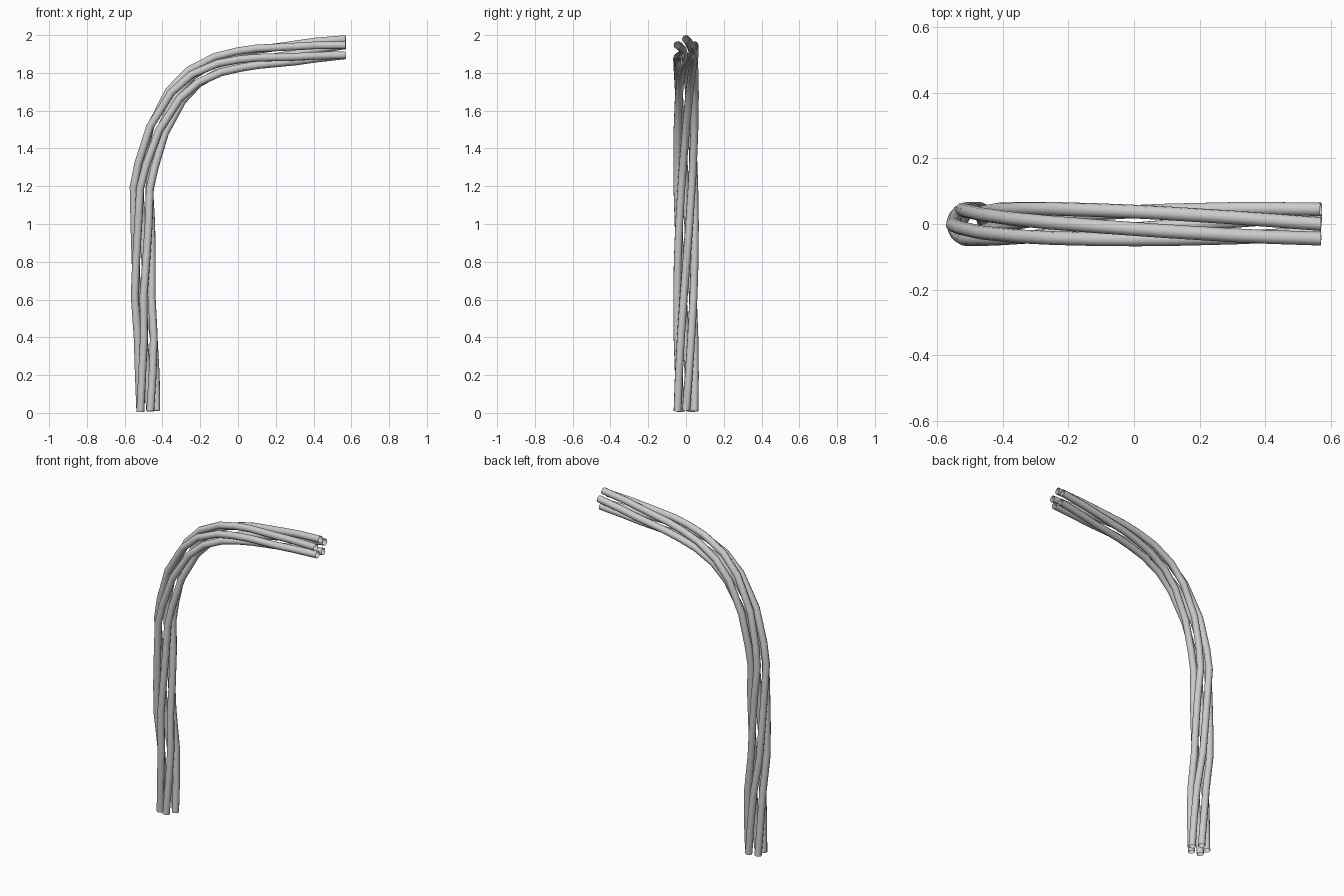
import bpy, math
from mathutils import Vector

if "Cube" in bpy.data.objects:
    bpy.data.objects.remove(bpy.data.objects["Cube"])

# Centre line of the cable bundle in the XZ plane
PATH = [(-0.479, 0.008), (-0.480, 0.20), (-0.484, 0.40), (-0.503, 0.62),
        (-0.503, 0.80), (-0.503, 1.00), (-0.506, 1.19), (-0.484, 1.31),
        (-0.430, 1.50), (-0.330, 1.68), (-0.232, 1.777), (-0.105, 1.842),
        (0.005, 1.871), (0.10, 1.888), (0.30, 1.907), (0.41, 1.920), (0.57, 1.932)]
STRANDS = 5
RING = 0.047          # distance of strand centres from the centre line
RADIUS = 0.021        # strand thickness
TWIST = math.radians(252)

pts = [Vector((x, 0, z)) for x, z in PATH]
lengths = [0.0]
for a, b in zip(pts, pts[1:]):
    lengths.append(lengths[-1] + (b - a).length)


def tangent(i):
    if i == 0:
        return Vector((-0.08, 0, 1)).normalized()
    if i == len(pts) - 1:
        return Vector((1, 0, 0))
    return ((pts[i + 1] - pts[i]).normalized() + (pts[i] - pts[i - 1]).normalized()).normalized()


# One helical strand swept along the centre line
def strand(k):
    curve = bpy.data.curves.new("strand_%d" % (k + 1), 'CURVE')
    curve.dimensions = '3D'
    curve.bevel_depth = RADIUS
    curve.bevel_resolution = 3
    spline = curve.splines.new('POLY')
    spline.points.add(len(pts) - 1)
    for i, p in enumerate(pts):
        t = tangent(i)
        side = Vector((t.z, 0, -t.x))
        ang = 2 * math.pi * k / STRANDS + TWIST * lengths[i] / lengths[-1]
        q = p + side * (RING * math.cos(ang)) + Vector((0, RING * math.sin(ang), 0))
        spline.points[i].co = (q.x, q.y, q.z, 1)
    spline.use_smooth = True
    obj = bpy.data.objects.new(curve.name, curve)
    bpy.context.collection.objects.link(obj)
    return obj


strands = [strand(k) for k in range(STRANDS)]

# Turn the strands into smooth meshes
bpy.ops.object.select_all(action='DESELECT')
for o in strands:
    o.select_set(True)
bpy.context.view_layer.objects.active = strands[0]
bpy.ops.object.convert(target='MESH')
bpy.ops.object.shade_smooth_by_angle(angle=math.radians(40))
